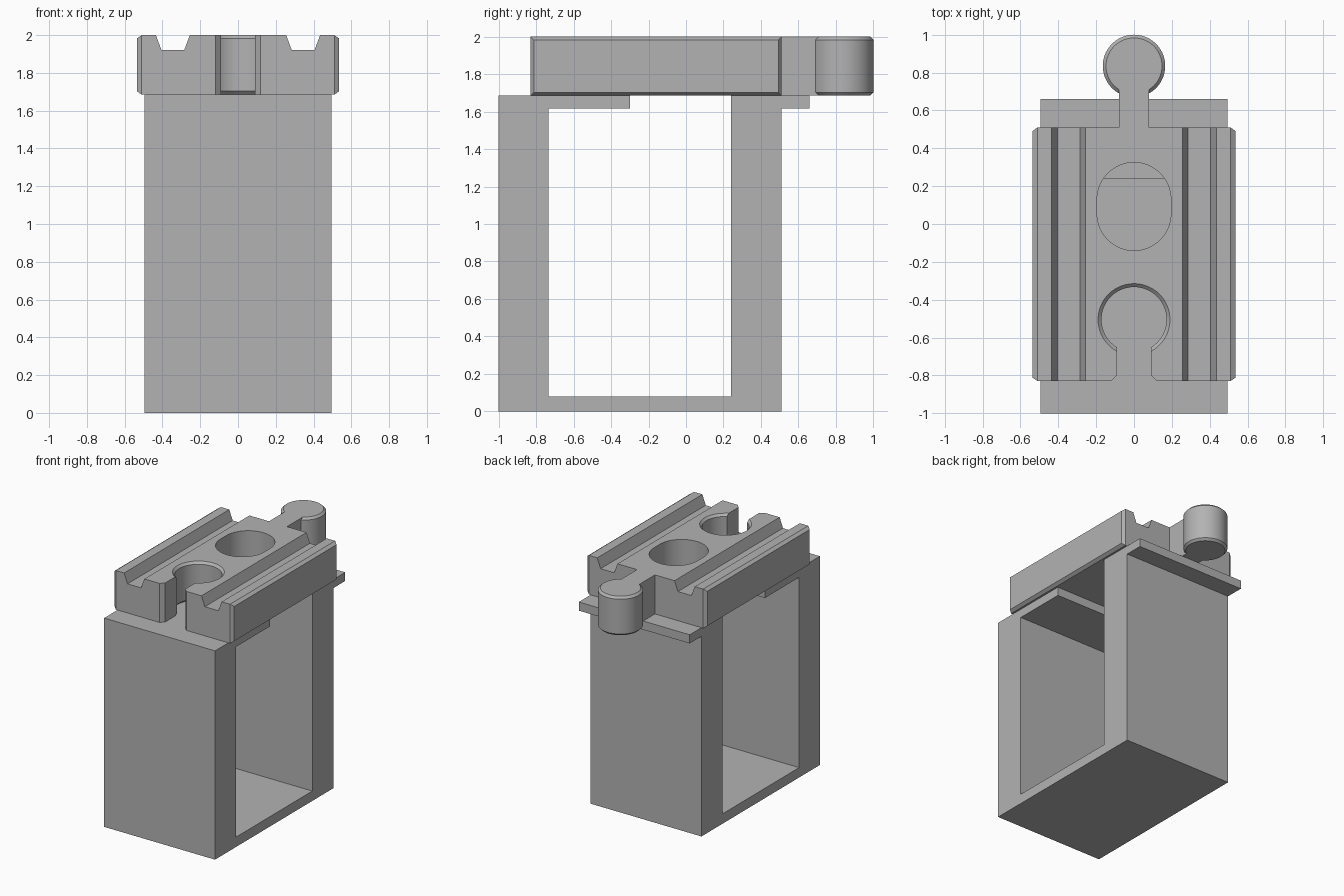
import bpy, bmesh, math
from mathutils import Matrix

cube = bpy.data.objects.get("Cube")
if cube:
    bpy.data.objects.remove(cube, do_unlink=True)

grey = bpy.data.materials.new("plain grey")
grey.use_nodes = True
GREY = (0.45, 0.45, 0.45, 1)
grey.diffuse_color = GREY
grey.node_tree.nodes["Principled BSDF"].inputs["Base Color"].default_value = GREY

DECK, TOP = 1.685, 2.0      # underside and top of the track
BEVEL = 0.025


def finish(name, bm):
    bmesh.ops.recalc_face_normals(bm, faces=bm.faces)
    mesh = bpy.data.meshes.new(name)
    bm.to_mesh(mesh)
    bm.free()
    mesh.materials.append(grey)
    ob = bpy.data.objects.new(name, mesh)
    bpy.context.collection.objects.link(ob)
    return ob


def prism(points, axis, start, end):
    """Extrude a 2D outline along one axis."""
    place = {"x": lambda a, b: (start, a, b),
             "y": lambda a, b: (a, start, b),
             "z": lambda a, b: (a, b, start)}[axis]
    bm = bmesh.new()
    face = bm.faces.new([bm.verts.new(place(*p)) for p in points])
    new = bmesh.ops.extrude_face_region(bm, geom=[face])["geom"]
    move = [(end - start) * (axis == a) for a in "xyz"]
    bmesh.ops.translate(bm, vec=move, verts=[v for v in new if isinstance(v, bmesh.types.BMVert)])
    return bm


def lathe(name, y, rings, segments=64):
    """Solid of revolution about a vertical axis from (radius, z) rings."""
    bm = bmesh.new()
    loops = [[bm.verts.new((r * math.cos(math.tau * i / segments),
                            y + r * math.sin(math.tau * i / segments), z))
              for i in range(segments)] for r, z in rings]
    for low, high in zip(loops, loops[1:]):
        for i in range(segments):
            j = (i + 1) % segments
            bm.faces.new((low[i], low[j], high[j], high[i]))
    bm.faces.new(loops[0])
    bm.faces.new(loops[-1])
    return finish(name, bm)


def combine(target, tool, operation):
    mod = target.modifiers.new(operation.lower(), "BOOLEAN")
    mod.operation, mod.solver, mod.object = operation, "EXACT", tool
    bpy.context.view_layer.objects.active = target
    bpy.ops.object.modifier_apply(modifier=mod.name)
    bpy.data.objects.remove(tool, do_unlink=True)


# Support: U-shaped stand with a ledge on each wall
LEDGE = 1.615
finish("support_stand", prism(
    [(-1, 0), (0.51, 0), (0.51, LEDGE), (0.66, LEDGE), (0.66, DECK), (0.24, DECK),
     (0.24, 0.08), (-0.735, 0.08), (-0.735, LEDGE), (-0.30, LEDGE), (-0.30, DECK), (-1, DECK)],
    "x", -0.495, 0.495))

# Track block: grooved section with raised, bevelled side panels
half = [(0.255, TOP), (0.285, 1.92), (0.405, 1.92), (0.435, TOP), (0.51, TOP), (0.51, DECK)]
bm = prism(half + [(-x, z) for x, z in reversed(half)], "y", -0.83, 0.51)
bmesh.ops.recalc_face_normals(bm, faces=bm.faces)
sides = [f for f in bm.faces if abs(f.normal.x) > 0.99]
bmesh.ops.inset_individual(bm, faces=sides, thickness=BEVEL, depth=BEVEL)
track = finish("track_block", bm)

# Oval hole through the middle
oval = []
for i in range(66):
    t = math.pi * (i % 33) / 32 + (math.pi if i > 32 else 0)
    oval.append((0.195 * math.cos(t), (0.13 if i < 33 else 0.055) + 0.195 * math.sin(t)))
combine(track, finish("oval_cutter", prism(oval, "z", 1.6, 2.1)), "DIFFERENCE")

# Round socket with a bevelled rim, and its flared entry slot
combine(track, lathe("socket_cutter", -0.505, [
    (0.21, DECK - 0.02), (0.172, DECK + 0.018), (0.172, TOP - 0.018), (0.21, TOP + 0.02)]), "DIFFERENCE")
slot = [(0.13, -0.84), (0.09, -0.80), (0.09, -0.5)]
combine(track, finish("slot_cutter", prism(
    slot + [(-x, y) for x, y in reversed(slot)], "z", 1.6, 2.1)), "DIFFERENCE")

# Connector peg: bevelled knob on a square neck
neck = finish("neck", prism([(-0.08, 0.45), (0.08, 0.45), (0.08, 0.80), (-0.08, 0.80)], "z", DECK, TOP))
combine(neck, lathe("knob", 0.835, [
    (0.148, DECK), (0.165, DECK + 0.017), (0.165, TOP - 0.017), (0.148, TOP)]), "UNION")
combine(track, neck, "UNION")

# Smooth round walls, sharp edges elsewhere
bpy.ops.object.select_all(action="DESELECT")
track.select_set(True)
bpy.context.view_layer.objects.active = track
bpy.ops.object.shade_smooth_by_angle(angle=math.radians(30))
